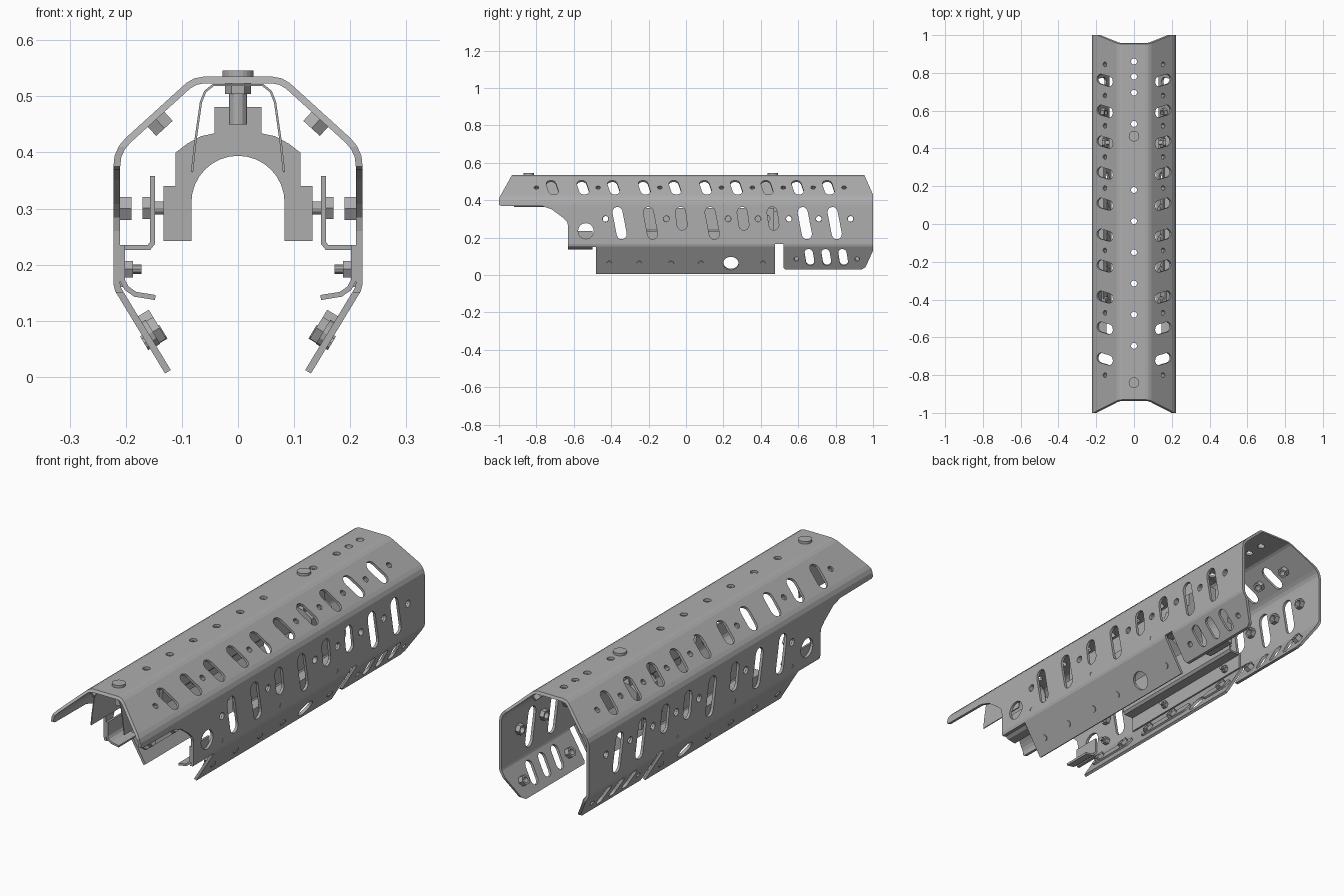
import bpy, bmesh, math
from mathutils import Matrix, Vector

cube = bpy.data.objects.get("Cube")
if cube:
    bpy.data.objects.remove(cube)

grey = bpy.data.materials.new("satin_grey")
grey.use_nodes = True
colour = (0.42, 0.42, 0.42, 1)
grey.diffuse_color = colour
grey.node_tree.nodes["Principled BSDF"].inputs["Base Color"].default_value = colour


def finish(bm, name):
    bmesh.ops.recalc_face_normals(bm, faces=bm.faces)
    me = bpy.data.meshes.new(name)
    bm.to_mesh(me)
    bm.free()
    me.materials.append(grey)
    ob = bpy.data.objects.new(name, me)
    bpy.context.collection.objects.link(ob)
    return ob


def add_prism(bm, outline, mat, d0, d1):
    """Outline in the local xy plane, extruded along local z."""
    rings = [[bm.verts.new(mat @ Vector((u, v, d))) for u, v in outline] for d in (d0, d1)]
    n = len(outline)
    for i in range(n):
        j = (i + 1) % n
        bm.faces.new((rings[0][i], rings[0][j], rings[1][j], rings[1][i]))
    bm.faces.new(rings[0])
    bm.faces.new(rings[1])


def add_tube(bm, mat, r_out, r_in, d0, d1):
    """Hexagonal nut with a round bore."""
    loops = []
    for k in range(12):
        a = k * math.pi / 6
        ro = r_out * (1 if k % 2 == 0 else math.cos(math.pi / 6))
        loops.append([bm.verts.new(mat @ Vector((r * math.cos(a), r * math.sin(a), d)))
                      for r, d in ((ro, d0), (ro, d1), (r_in, d1), (r_in, d0))])
    for k in range(12):
        p, q = loops[k], loops[(k + 1) % 12]
        for i in range(4):
            j = (i + 1) % 4
            bm.faces.new((p[i], p[j], q[j], q[i]))


def add_sheet(bm, pts, thick, y0, y1):
    """Bent sheet: xz path offset to its right-hand side, run along y."""
    pts = [Vector(p) for p in pts]
    inner = []
    for i, p in enumerate(pts):
        dirs = []
        if i:
            dirs.append((p - pts[i - 1]).normalized())
        if i < len(pts) - 1:
            dirs.append((pts[i + 1] - p).normalized())
        norms = [Vector((d.y, -d.x)) for d in dirs]
        m = sum(norms, Vector((0, 0))).normalized()
        inner.append(p + m * thick / m.dot(norms[0]))
    rows = [[bm.verts.new((q.x, y, q.y)) for y, q in ((y0, a), (y1, a), (y1, b), (y0, b))]
            for a, b in zip(pts, inner)]
    for p, q in zip(rows, rows[1:]):
        for i in range(4):
            j = (i + 1) % 4
            bm.faces.new((p[i], p[j], q[j], q[i]))
    bm.faces.new(rows[0])
    bm.faces.new(rows[-1])


def slot(w, length, tilt=0.0, n=6):
    """Rounded slot outline, long axis along v, leaning by tilt."""
    h = length / 2 - w / 2
    pts = []
    for k in range(2 * (n + 1)):
        a = math.pi * (k - (k > n)) / n
        pts.append((w / 2 * math.cos(a), w / 2 * math.sin(a) + (h if k <= n else -h)))
    c, s = math.cos(tilt), math.sin(tilt)
    return [(u * c - v * s, u * s + v * c) for u, v in pts]


def circle(r, n=16):
    return [(r * math.cos(2 * math.pi * k / n), r * math.sin(2 * math.pi * k / n)) for k in range(n)]


# Panel frames: local x runs along y, local y up the panel, local z outward
def frame(x, y, z, nx, nz, side=1):
    m = Matrix(((0, -nz, nx, x), (1, 0, 0, y), (0, nx, nz, z), (0, 0, 0, 1)))
    return Matrix.Diagonal((side, 1, 1, 1)) @ m


def slope(y, s):
    return frame(0.154, y, 0.468, 0.672, 0.741, s)


def wall(y, z, s):
    return frame(0.222, y, z, 1, 0, s)


def skirt(y, z, s):
    return frame(0.13 + (z - 0.006) * 0.605, y, z, 0.856, -0.517, s)


def top(y, z=0.535):
    return Matrix.Translation((0, y, z))


slope_slots = [-0.715 + 0.164 * i for i in range(10)]
slope_holes = [-0.8, -0.47, -0.14, 0.19, 0.355, 0.52, 0.68, 0.845]
wall_holes = [-0.43, -0.105, 0.225, 0.385, 0.55, 0.71, 0.88]
skirt_bolts = [-0.41, -0.25, -0.08, 0.08, 0.41]
rear_holes = [0.59, 0.915]

# Shell blank: one bent sheet
half = [(0.13, 0.006), (0.219, 0.153), (0.222, 0.165), (0.222, 0.375), (0.22, 0.394), (0.212, 0.412),
        (0.2, 0.426), (0.092, 0.524), (0.078, 0.532), (0.062, 0.535)]
path = [(-x, z) for x, z in half] + half[::-1]
bm = bmesh.new()
add_sheet(bm, path, 0.012, -1.02, 1.02)
shell = finish(bm, "shell")

# Side silhouette to keep
outline = [(-0.92, 0.553), (-1, 0.41), (-1, 0.375), (-0.99, 0.37), (-0.77, 0.368), (-0.72, 0.352),
           (-0.66, 0.308), (-0.636, 0.284), (-0.63, 0.26), (-0.63, 0.15), (-0.48, 0.15), (-0.48, -0.02),
           (0.475, -0.02), (0.475, 0.165), (0.52, 0.165), (0.52, 0.04), (0.53, 0.03), (0.94, 0.03),
           (0.96, 0.042), (1, 0.13), (1, 0.43), (0.945, 0.553)]
bm = bmesh.new()
add_prism(bm, outline, frame(0, 0, 0, 1, 0), -0.4, 0.4)
keeper = finish(bm, "silhouette_cutter")

# Slots and holes
bm = bmesh.new()
for s in (1, -1):
    def cut(shape, mat):
        add_prism(bm, shape, mat, -0.035, 0.03)
    for y in slope_slots:
        cut(slot(0.052, 0.115, 0.22), slope(y, s))
    for y in slope_holes:
        cut(circle(0.013, 10), slope(y, s))
    for y in (-0.355, -0.19, 0.14, 0.635, 0.795):
        cut(slot(0.054, 0.175, 0.19), wall(y, 0.277, s))
    for y in (-0.025, 0.305, 0.465):
        cut(slot(0.054, 0.125, 0.14), wall(y, 0.302, s))
    for y in wall_holes:
        cut(circle(0.016, 12), wall(y, 0.3, s))
    for y in (-0.43, -0.025, 0.38):
        cut(circle(0.009, 10), wall(y, 0.192, s))
    cut(circle(0.042, 20), wall(-0.535, 0.235, s))
    cut(circle(0.041, 20), skirt(0.24, 0.062, s))
    for y in (0.66, 0.75, 0.84):
        cut(slot(0.045, 0.105, 0.14), skirt(y, 0.094, s))
    for y in rear_holes:
        cut(circle(0.013, 10), skirt(y, 0.085, s))
for y in (0.86, 0.78, 0.695, 0.53, 0.18, 0.015, -0.15, -0.315, -0.48, -0.645):
    add_prism(bm, circle(0.016, 12), top(y), -0.04, 0.04)
holes = finish(bm, "hole_cutter")

for cutter, op in ((keeper, "INTERSECT"), (holes, "DIFFERENCE")):
    mod = shell.modifiers.new(op.title(), "BOOLEAN")
    mod.operation, mod.solver, mod.object = op, "EXACT", cutter
bpy.context.view_layer.update()
cut_mesh = bpy.data.meshes.new_from_object(shell.evaluated_get(bpy.context.evaluated_depsgraph_get()))
shell.modifiers.clear()
shell.data = cut_mesh
for cutter in (keeper, holes):
    bpy.data.objects.remove(cutter)

for s, label in ((1, "left"), (-1, "right")):
    # Press nuts inside the shell
    bm = bmesh.new()
    for y in slope_holes:
        add_tube(bm, slope(y, s), 0.023, 0.012, -0.034, -0.01)
    for y in wall_holes:
        add_tube(bm, wall(y, 0.3, s), 0.024, 0.015, -0.032, -0.01)
    for y in rear_holes:
        add_tube(bm, skirt(y, 0.085, s), 0.023, 0.012, -0.034, -0.01)
    finish(bm, label + "_press_nuts")

    # Inner skirt strip with screws
    bm = bmesh.new()
    for y0, y1 in ((-0.46, -0.2), (-0.13, 0.19), (0.29, 0.46)):
        add_prism(bm, slot(0.05, y1 - y0, math.pi / 2), skirt((y0 + y1) / 2, 0.07, s), -0.02, -0.011)
    finish(bm, label + "_skirt_strip")
    bm = bmesh.new()
    for y in skirt_bolts:
        add_prism(bm, circle(0.015, 10), skirt(y, 0.062, s), -0.036, 0.004)
        add_prism(bm, circle(0.026, 6), skirt(y, 0.07, s), -0.034, -0.018)
    for y in (-0.43, -0.025, 0.38):
        add_prism(bm, circle(0.009, 10), wall(y, 0.192, s), -0.05, -0.002)
        add_prism(bm, circle(0.017, 6), wall(y, 0.192, s), -0.035, -0.012)
    finish(bm, label + "_skirt_screws")

    # Mounting bracket and front lip
    bm = bmesh.new()
    add_sheet(bm, [(s * x, z) for x, z in ((0.157, 0.358), (0.157, 0.24), (0.161, 0.235), (0.21, 0.235), (0.21, 0.16))],
              0.009 * s, -0.25, 0.47)
    add_sheet(bm, [(s * x, z) for x, z in ((0.21, 0.235), (0.21, 0.17), (0.202, 0.155), (0.185, 0.143), (0.148, 0.137))],
              0.009 * s, -0.63, -0.5)
    finish(bm, label + "_bracket")

    # Saddle side bolt
    bm = bmesh.new()
    add_prism(bm, circle(0.012, 12), wall(0.43, 0.301, s), -0.118, -0.06)
    add_prism(bm, circle(0.023, 6), wall(0.43, 0.301, s), -0.069, -0.052)
    finish(bm, label + "_saddle_bolt")

# Saddle block that grips the barrel
side = [(0.083, 0.242), (0.133, 0.242), (0.133, 0.34), (0.111, 0.34), (0.111, 0.4), (0.09, 0.416),
        (0.066, 0.429), (0.042, 0.434), (0.042, 0.481)]
arch = [(0.083 * math.cos(math.pi * (1 - k / 16)), 0.311 + 0.083 * math.sin(math.pi * (1 - k / 16))) for k in range(17)]
ring = side + [(-x, z) for x, z in side[::-1]] + arch
xz = Matrix(((1, 0, 0, 0), (0, 0, 1, 0), (0, 1, 0, 0), (0, 0, 0, 1)))
bm = bmesh.new()
add_prism(bm, ring, xz, 0.36, 0.505)
finish(bm, "saddle_block")

# Thin straps and bolts under the top
leg = [(0.084, 0.365), (0.078, 0.42), (0.068, 0.49), (0.06, 0.51), (0.045, 0.522)]
for y, y0, y1, label in ((-0.84, -0.92, -0.68, "front"), (0.465, 0.36, 0.505, "rear")):
    bm = bmesh.new()
    add_sheet(bm, [(-x, z) for x, z in leg] + leg[::-1], 0.004, y0, y1)
    finish(bm, label + "_strap")
    bm = bmesh.new()
    for r, n, z0, z1 in ((0.028, 20, -0.002, 0.011), (0.016, 12, -0.085, 0), (0.023, 6, -0.031, -0.012)):
        add_prism(bm, circle(r, n), top(y), z0, z1)
    finish(bm, label + "_top_bolt")
